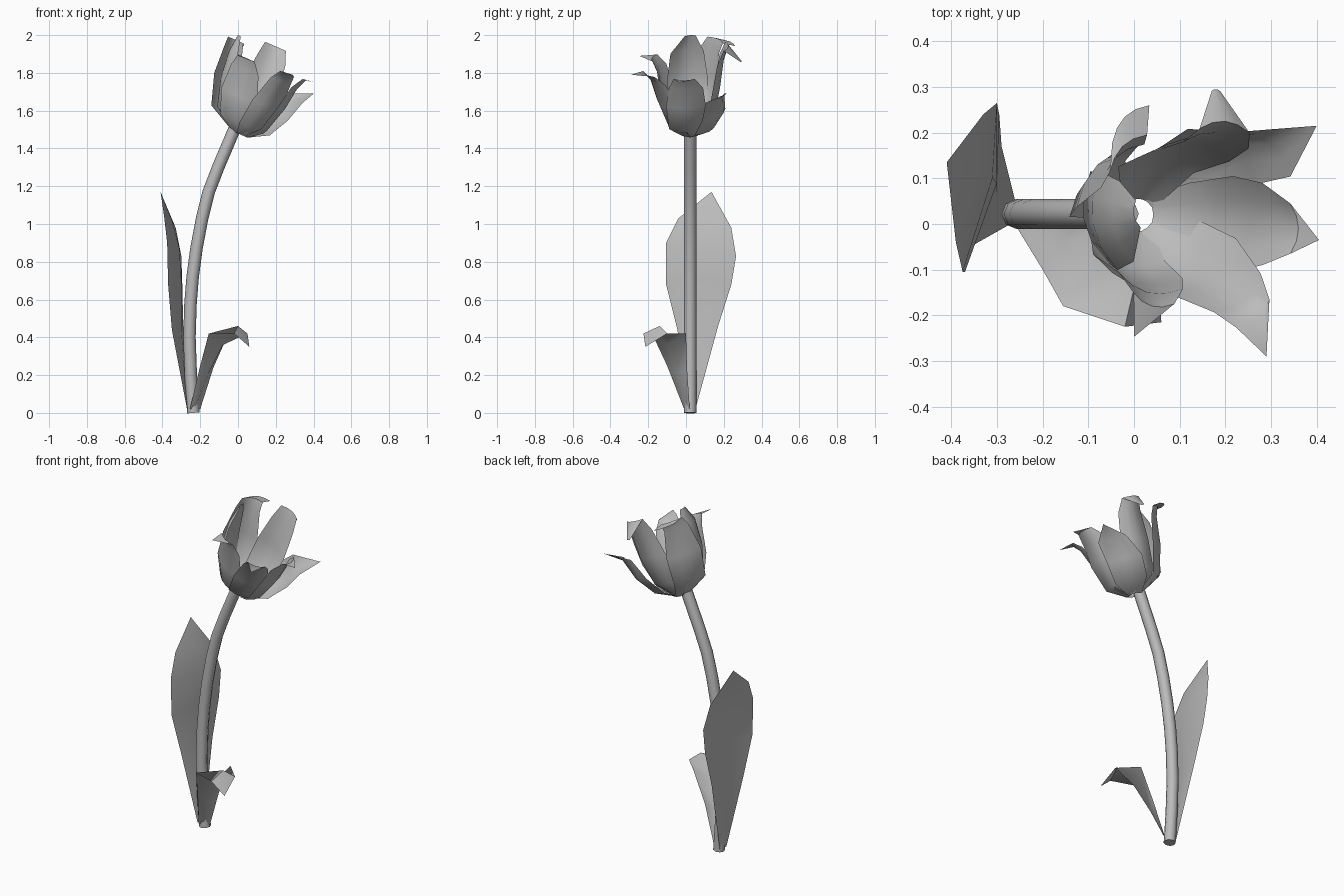
import bpy, bmesh, math
from mathutils import Vector

cube = bpy.data.objects.get("Cube")
if cube:
    bpy.data.objects.remove(cube, do_unlink=True)

# One plain grey for the whole plant
grey = bpy.data.materials.new("plain_grey")
grey.use_nodes = True
grey.diffuse_color = (0.5, 0.5, 0.5, 1)
grey.node_tree.nodes["Principled BSDF"].inputs["Base Color"].default_value = (0.5, 0.5, 0.5, 1)


def loft(name, rows, closed=False, capped=False, angle=50):
    """Skin consecutive rows of points with quads and smooth the result."""
    bm = bmesh.new()
    rings = [[bm.verts.new(p) for p in row] for row in rows]
    count = len(rings[0])
    for low, high in zip(rings, rings[1:]):
        for i in range(count if closed else count - 1):
            j = (i + 1) % count
            bm.faces.new((low[i], low[j], high[j], high[i]))
    if capped:
        bm.faces.new(rings[0][::-1])
        bm.faces.new(rings[-1])
    bmesh.ops.remove_doubles(bm, verts=bm.verts, dist=0.0005)
    mesh = bpy.data.meshes.new(name)
    bm.to_mesh(mesh)
    bm.free()
    mesh.materials.append(grey)
    obj = bpy.data.objects.new(name, mesh)
    bpy.context.collection.objects.link(obj)
    bpy.ops.object.select_all(action="DESELECT")
    obj.select_set(True)
    bpy.context.view_layer.objects.active = obj
    bpy.ops.object.shade_smooth_by_angle(angle=math.radians(angle))
    return obj


def stem(name, path, y, radius, sides=8):
    """Round tube following a path in the x-z plane."""
    pts = [Vector((x, y, z)) for x, z in path]
    rows = []
    for i, p in enumerate(pts):
        along = (pts[min(i + 1, len(pts) - 1)] - pts[max(i - 1, 0)]).normalized()
        across = Vector((0, 1, 0))
        other = along.cross(across)
        rows.append([p + radius * (across * math.cos(t) + other * math.sin(t))
                     for t in (math.tau * k / sides for k in range(sides))])
    return loft(name, rows, closed=True, capped=True)


def petal(name, heading, spine, widths, cup=0.35):
    """Cupped blade: a spine with edges spread sideways and pulled inward."""
    out = Vector((math.cos(math.radians(heading)), math.sin(math.radians(heading)), 0))
    axis = Vector((0.4, 0, 0.92))
    side = axis.cross(out).normalized()
    inward = axis.cross(side)
    root = Vector((0.01, 0.02, 1.475)) - inward * 0.035
    rows = []
    for p, w in zip([root] + [Vector(s) for s in spine], widths):
        rows.append([p + side * w * f + inward * cup * w * f * f for f in (-1, -0.5, 0, 0.5, 1)])
    return loft(name, rows)


# Stem
stem("stem", [(-0.236, 0), (-0.24, 0.05), (-0.25, 0.2), (-0.257, 0.4), (-0.252, 0.57), (-0.24, 0.72),
              (-0.22, 0.87), (-0.19, 1.03), (-0.155, 1.17), (-0.105, 1.3), (-0.02, 1.5)], 0.022, 0.033)

# Tall leaf: left edge, rib, right edge at each height
tip = (-0.41, 0.135, 1.17)
loft("tall_leaf", [
    [(-0.27, 0, 0.02), (-0.265, 0.025, 0.02), (-0.26, 0.05, 0.02)],
    [(-0.35, -0.045, 0.44), (-0.3, 0.07, 0.44), (-0.29, 0.17, 0.46)],
    [(-0.37, -0.105, 0.68), (-0.3, 0.09, 0.7), (-0.295, 0.24, 0.68)],
    [(-0.375, -0.105, 0.9), (-0.31, 0.1, 0.87), (-0.3, 0.265, 0.83)],
    [(-0.39, -0.04, 1.03), (-0.35, 0.11, 1.02), (-0.33, 0.24, 0.98)],
    [tip] * 3])

# Short drooping leaf
tip = (0.06, -0.215, 0.35)
loft("short_leaf", [
    [(-0.255, -0.01, 0.02), (-0.23, 0, 0.02), (-0.2, 0.02, 0.02)],
    [(-0.2, -0.1, 0.25), (-0.16, -0.05, 0.2), (-0.13, 0.005, 0.24)],
    [(-0.155, -0.18, 0.42), (-0.08, -0.1, 0.36), (-0.05, 0, 0.42)],
    [(-0.02, -0.225, 0.42), (0, -0.14, 0.46), (0.05, -0.1, 0.42)],
    [tip] * 3])

# Petals around the tilted cup
petal("left_petal", 190, [(-0.11, 0.01, 1.62), (-0.09, 0, 1.78),
      (-0.045, 0, 1.92), (0, 0.02, 2.0)], (0.04, 0.1, 0.11, 0.09, 0.03))
petal("back_left_petal", 135, [(-0.1, 0.1, 1.61), (-0.08, 0.13, 1.78),
      (-0.04, 0.145, 1.93), (-0.025, 0.17, 1.98), (-0.02, 0.235, 1.965)],
      (0.04, 0.09, 0.1, 0.07, 0.06, 0.06))
petal("back_petal", 85, [(0.05, 0.15, 1.57), (0.12, 0.18, 1.72),
      (0.18, 0.2, 1.87), (0.2, 0.225, 1.94), (0.18, 0.295, 1.86)], (0.04, 0.09, 0.1, 0.08, 0.06, 0.01))
petal("back_right_petal", 50, [(0.12, 0.125, 1.49), (0.21, 0.175, 1.57),
      (0.3, 0.175, 1.66), (0.4, 0.215, 1.69)], (0.04, 0.09, 0.1, 0.08, 0))
petal("right_petal", 0, [(0.15, 0, 1.49), (0.25, 0, 1.61), (0.31, 0, 1.71),
      (0.36, -0.01, 1.76), (0.405, -0.035, 1.75)], (0.04, 0.09, 0.105, 0.09, 0.055, 0))
petal("front_right_petal", -50, [(0.09, -0.07, 1.5), (0.17, -0.12, 1.62),
      (0.24, -0.17, 1.75), (0.27, -0.21, 1.79), (0.29, -0.29, 1.79)], (0.04, 0.09, 0.1, 0.07, 0.05, 0))
petal("front_petal", -105, [(-0.02, -0.09, 1.55), (0, -0.13, 1.68),
      (0.03, -0.15, 1.82), (0.04, -0.18, 1.88), (0, -0.247, 1.89)], (0.04, 0.09, 0.11, 0.08, 0.05, 0))
